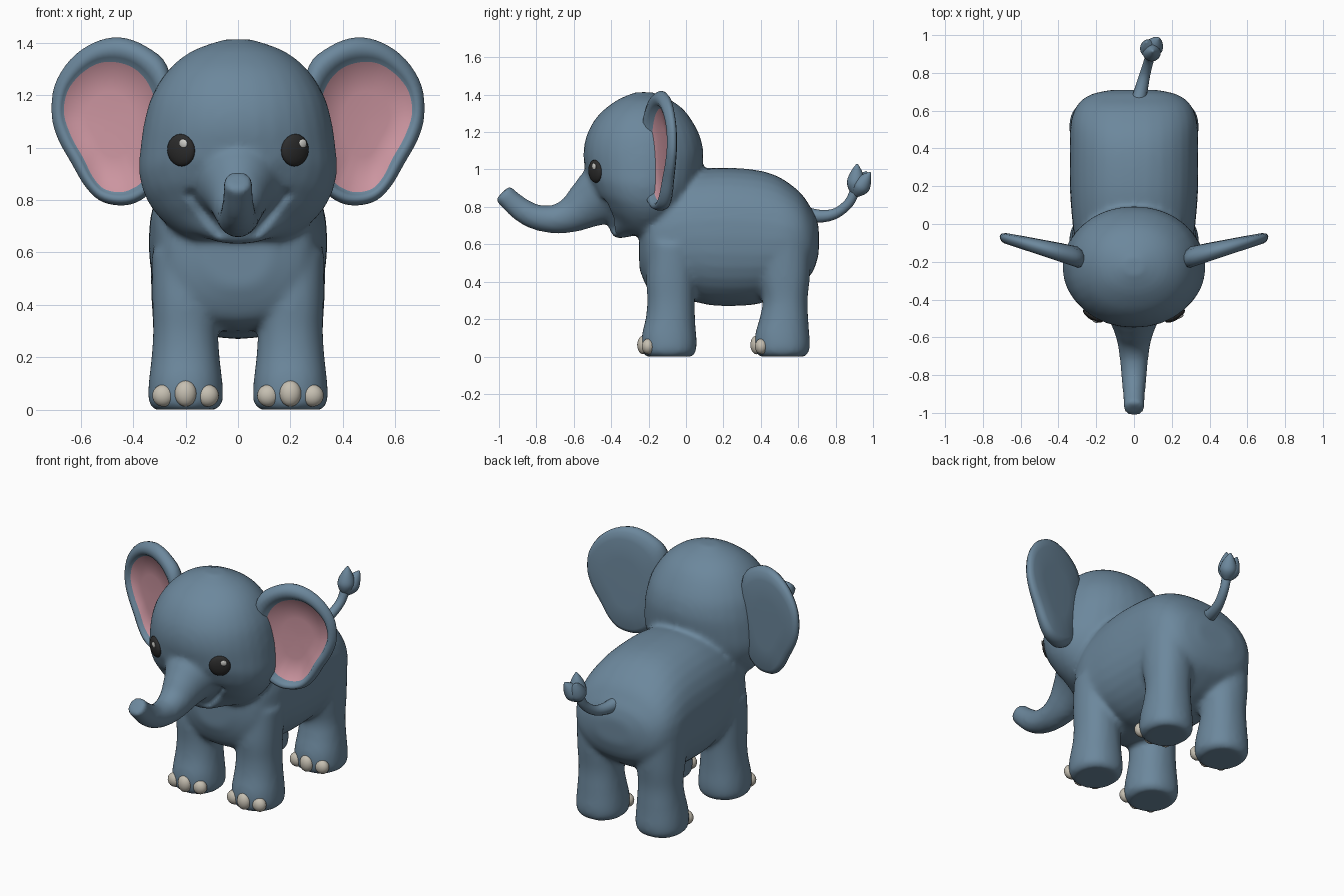
import bpy, bmesh, math
from mathutils import Vector, Matrix
from mathutils.geometry import intersect_point_line

if "Cube" in bpy.data.objects:
    bpy.data.objects.remove(bpy.data.objects["Cube"])


def material(name, rgb):
    m = bpy.data.materials.new(name)
    m.diffuse_color = (*rgb, 1)
    m.use_nodes = True
    m.node_tree.nodes["Principled BSDF"].inputs["Base Color"].default_value = m.diffuse_color
    return m


BLUE = material("blue_grey_skin", (0.15, 0.245, 0.335))
PINK = material("pink_inner_ear", (0.60, 0.30, 0.35))
DARK = material("dark_eye", (0.025, 0.025, 0.025))
NAIL = material("cream_nail", (0.56, 0.52, 0.44))
SHINE = material("pale_eye_shine", (0.65, 0.65, 0.62))


def catmull(pts, steps, closed=False):
    """Smooth curve through points of any dimension."""
    n, out = len(pts), []
    for i in range(n if closed else n - 1):
        if closed:
            p = [pts[(i + k) % n] for k in (-1, 0, 1, 2)]
        else:
            p = [pts[min(max(i + k, 0), n - 1)] for k in (-1, 0, 1, 2)]
        for s in range(steps):
            t = s / steps
            out.append([0.5 * (2 * b + (c - a) * t + (2 * a - 5 * b + 4 * c - d) * t * t
                               + (3 * b - a - 3 * c + d) * t ** 3) for a, b, c, d in zip(*p)])
    return out if closed else out + [list(pts[-1])]


def bridge(bm, loops, mats=None):
    """Skin a list of point loops and cap both ends."""
    rows = [[bm.verts.new(p) for p in loop] for loop in loops]
    n = len(rows[0])
    faces = [bm.faces.new(rows[0])]
    for k, (a, b) in enumerate(zip(rows, rows[1:])):
        for i in range(n):
            f = bm.faces.new((a[i], a[(i + 1) % n], b[(i + 1) % n], b[i]))
            f.material_index = mats[k] if mats else 0
            faces.append(f)
    faces.append(bm.faces.new(rows[-1]))
    if mats:
        faces[0].material_index = mats[0]
    bmesh.ops.recalc_face_normals(bm, faces=faces)


def loft(bm, rings, power=2.0, n=32, steps=4):
    """Rings are (x, y, z, half width, half depth) along a path."""
    path = catmull(rings, steps)
    loops = []
    for i, (x, y, z, rw, rd) in enumerate(path):
        a, b = path[max(i - 1, 0)], path[min(i + 1, len(path) - 1)]
        t = (Vector(b[:3]) - Vector(a[:3])).normalized()
        side = (Vector((1, 0, 0)) - t * t.x).normalized()
        up = t.cross(side)
        loop = []
        for k in range(n):
            c, s = math.cos(math.tau * k / n), math.sin(math.tau * k / n)
            cx = math.copysign(abs(c) ** (2 / power), c) * max(rw, 0.002)
            sy = math.copysign(abs(s) ** (2 / power), s) * max(rd, 0.002)
            loop.append(Vector((x, y, z)) + side * cx + up * sy)
        loops.append(loop)
    bridge(bm, loops)


def finish(name, bm, *mats):
    me = bpy.data.meshes.new(name)
    bm.to_mesh(me)
    bm.free()
    for m in mats:
        me.materials.append(m)
    me.shade_smooth()
    ob = bpy.data.objects.new(name, me)
    bpy.context.collection.objects.link(ob)
    return ob


def ellipsoid(name, loc, scale, mat, rot=None):
    bm = bmesh.new()
    bmesh.ops.create_uvsphere(bm, u_segments=20, v_segments=12, radius=1)
    m = Matrix.Translation(loc) @ (rot.to_matrix().to_4x4() if rot else Matrix()) @ Matrix.Diagonal((*scale, 1))
    bmesh.ops.transform(bm, matrix=m, verts=bm.verts)
    return finish(name, bm, mat)


# Torso
skin = bmesh.new()
loft(skin, [(0, y, z, w, h) for y, z, w, h in (
    (-.25, .62, .13, .15), (-.2, .62, .26, .26), (-.1, .62, .31, .32), (.05, .64, .33, .355),
    (.2, .64, .34, .37), (.4, .635, .34, .355), (.54, .625, .335, .295), (.63, .62, .30, .225),
    (.685, .62, .23, .15), (.71, .62, .12, .07))], power=2.3)

# Head
loft(skin, [(0, y, z, w, d) for z, y, w, d in (
    (.64, -.31, .06, .05), (.665, -.31, .16, .11), (.72, -.28, .27, .18), (.8, -.25, .345, .25),
    (.9, -.23, .377, .295), (1.0, -.226, .372, .314), (1.1, -.228, .357, .32), (1.2, -.227, .327, .295),
    (1.3, -.225, .262, .232), (1.37, -.225, .172, .145), (1.413, -.225, .05, .045))], power=2.1)

# Trunk, ending in a hollow tip
loft(skin, [(0, y, z, w, d) for y, z, w, d in (
    (-.36, .90, .20, .19), (-.45, .86, .16, .165), (-.53, .81, .118, .13), (-.61, .76, .092, .098),
    (-.70, .735, .077, .078), (-.80, .745, .068, .068), (-.88, .785, .06, .064),
    (-.945, .84, .056, .058), (-.98, .875, .056, .054), (-.975, .87, .034, .032),
    (-.95, .845, .024, .022))])

# Legs
for s in (-1, 1):
    loft(skin, [(s * .2, y, z, w, d) for z, y, w, d in (
        (0, -.09, .118, .125), (.03, -.09, .141, .144), (.1, -.09, .141, .147), (.2, -.083, .13, .132),
        (.3, -.08, .124, .127), (.42, -.08, .127, .132), (.6, -.07, .13, .13))], power=2.2)
    loft(skin, [(s * .2, y, z, w, d) for z, y, w, d in (
        (0, .515, .118, .125), (.03, .515, .141, .144), (.1, .515, .141, .147), (.2, .525, .13, .13),
        (.3, .53, .124, .12), (.42, .525, .13, .138), (.6, .51, .135, .16))], power=2.2)

# Fuse the big masses into one soft skin
body = finish("body", skin, BLUE)
mod = body.modifiers.new("fuse", 'REMESH')
mod.mode, mod.voxel_size, mod.use_smooth_shade = 'VOXEL', .015, True
mod = body.modifiers.new("soften", 'SMOOTH')
mod.factor, mod.iterations = .5, 8
deps = bpy.context.evaluated_depsgraph_get()
fused = bpy.data.meshes.new_from_object(body.evaluated_get(deps))
body.modifiers.clear()
body.data = fused
fused.shade_smooth()
if not fused.materials:
    fused.materials.append(BLUE)

# Smile creases pressed into the cheeks
for v in fused.vertices:
    if -.52 < v.co.y < -.3 and .64 < v.co.z < .88:
        p = Vector((abs(v.co.x), v.co.z, 0))
        a, b = Vector((.18, .82, 0)), Vector((.07, .68, 0))
        q, t = intersect_point_line(p, a, b)
        q = a.lerp(b, min(max(t, 0), 1))
        v.co.y += .025 * max(0, 1 - (p - q).length / .028)
fused.update()
bpy.context.view_layer.update()

# Eyes set on the face, each with a small highlight
for s, label in ((-1, "left"), (1, "right")):
    hit, loc, nor, _ = body.ray_cast(Vector((s * .217, -2, .99)), Vector((0, 1, 0)))
    rot = nor.to_track_quat('Z', 'Y')
    ellipsoid("eye_" + label, loc, (.06, .062, .024), DARK, rot)
    ellipsoid("eye_shine_" + label, loc + rot @ Vector((.022, .027, .019)), (.018, .017, .006), SHINE, rot)

# Toenails, three on each foot
for s in (-1, 1):
    for y, label in ((-.09, "front"), (.515, "rear")):
        for dx, dy, h in ((-.085, -.112, .042), (0, -.137, .05), (.085, -.112, .042)):
            ellipsoid("toenail_" + label, (s * .2 + dx, y + dy, .012 + h), (.042, .034, h), NAIL)

# Ears: rolled rim, pink hollow, rounded back
OUTER = [(.27, 1.31), (.35, 1.385), (.45, 1.42), (.55, 1.40), (.64, 1.335), (.70, 1.235), (.71, 1.12),
         (.685, 1.03), (.635, .94), (.585, .855), (.53, .80), (.46, .78), (.39, .79), (.33, .84),
         (.27, .98), (.25, 1.15)]
INNER = [(.33, 1.22), (.38, 1.29), (.45, 1.323), (.53, 1.322), (.60, 1.28), (.65, 1.215), (.664, 1.13),
         (.635, 1.04), (.59, .96), (.555, .89), (.515, .845), (.46, .83), (.41, .84), (.36, .88),
         (.32, 1.0), (.31, 1.12)]
EAR_RINGS = ((1.95, .1), (1.5, .05), (1, -.2), (.8, -.75), (.5, -1), (.22, -.8), (.05, -.35), (0, 0),
             (.05, .35), (.25, .75), (.7, 1), (1.4, 1.05), (1.95, 1.05))
outer, inner = catmull(OUTER, 4, True), catmull(INNER, 4, True)
for s, label in ((-1, "left"), (1, "right")):
    loops = []
    for t, depth in EAR_RINGS:
        loop = []
        for o, i in zip(outer, inner):
            o, i = Vector(o), Vector(i)
            p = o.lerp(i, t) if t <= 1 else i.lerp(Vector((.49, 1.1)), t - 1)
            half = .055 - .07 * (p.x - .3)
            loop.append((s * p.x, -.175 + .26 * (p.x - .3) + depth * half, p.y))
        loops.append(loop)
    bm = bmesh.new()
    bridge(bm, loops, [1, 1] + [0] * (len(EAR_RINGS) - 3))
    finish("ear_" + label, bm, BLUE, PINK)

# Tail with a three-pointed tuft
bm = bmesh.new()
loft(bm, [(.02, .64, .76, .04, .04), (.04, .72, .75, .034, .034), (.06, .80, .765, .028, .028),
          (.08, .87, .82, .026, .026), (.09, .905, .89, .026, .026), (.095, .92, .93, .02, .02)], n=16)
finish("tail", bm, BLUE)
bm = bmesh.new()
for tip in ((.10, .915, 1.03), (.13, .985, .985), (.065, .965, .99)):
    base, tip = Vector((.09, .905, .865)), Vector(tip)
    mid = base.lerp(tip, .45)
    loft(bm, [(*base, .02, .02), (*base.lerp(mid, .5), .042, .042), (*mid, .048, .048),
              (*mid.lerp(tip, .55), .03, .03), (*tip, .004, .004)], n=16)
finish("tail_tuft", bm, BLUE)
